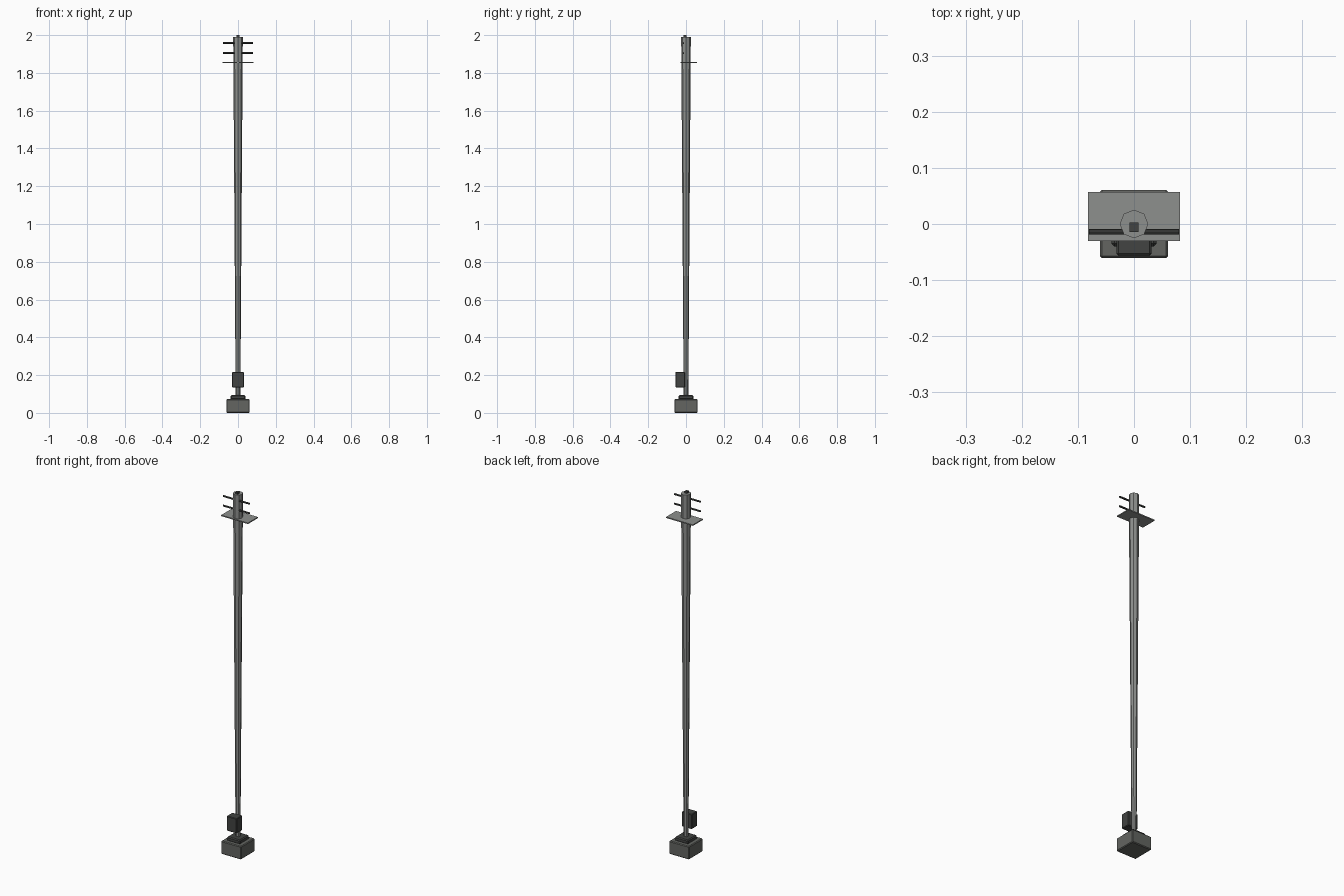
import bpy, bmesh, math
from mathutils import Matrix

if "Cube" in bpy.data.objects:
    bpy.data.objects.remove(bpy.data.objects["Cube"])


def material(name, rgb):
    m = bpy.data.materials.new(name)
    m.diffuse_color = (*rgb, 1)
    m.use_nodes = True
    m.node_tree.nodes["Principled BSDF"].inputs["Base Color"].default_value = m.diffuse_color
    return m


STEEL = material("grey steel", (0.27, 0.28, 0.27))
CONCRETE = material("dark concrete", (0.125, 0.13, 0.12))
DARK = material("charcoal metal", (0.054, 0.057, 0.054))


def finish(bm, name, mat, bevel=0):
    me = bpy.data.meshes.new(name)
    bm.to_mesh(me)
    bm.free()
    me.materials.append(mat)
    ob = bpy.data.objects.new(name, me)
    bpy.context.collection.objects.link(ob)
    if bevel:
        mod = ob.modifiers.new("chamfer", 'BEVEL')
        mod.width = bevel
        mod.segments = 1
    return ob


def box(name, lo, hi, mat, bevel=0):
    bm = bmesh.new()
    bmesh.ops.create_cube(bm, size=1)
    for v in bm.verts:
        v.co = [a + (c + 0.5) * (b - a) for a, b, c in zip(lo, hi, v.co)]
    return finish(bm, name, mat, bevel)


def cone(name, centre, length, r1, r2, mat, axis='Z'):
    bm = bmesh.new()
    mx = Matrix.Translation(centre)
    if axis == 'X':
        mx = mx @ Matrix.Rotation(math.pi / 2, 4, 'Y')
    bmesh.ops.create_cone(bm, cap_ends=True, segments=8, radius1=r1,
                          radius2=r2, depth=length, matrix=mx)
    return finish(bm, name, mat)


# Footing and mounting flange
box("footing", (-0.061, -0.061, 0), (0.061, 0.061, 0.073), CONCRETE, 0.004)
box("mounting_flange", (-0.04, -0.04, 0.07), (0.04, 0.04, 0.094), DARK, 0.005)

# Pole, widening towards the top
cone("pole", (0, 0, 1.04), 1.90, 0.0125, 0.0255, STEEL)

# Control box on the front of the pole
box("control_box", (-0.031, -0.056, 0.135), (0.031, -0.006, 0.217), DARK, 0.003)

# Shelf plate and two crossbars near the top
box("shelf_plate", (-0.082, -0.030, 1.852), (0.082, 0.057, 1.858), STEEL)
for i, z in enumerate((1.905, 1.958)):
    cone(f"crossbar_{i + 1}", (0, -0.014, z), 0.16, 0.005, 0.005, DARK, 'X')

# Small cap block
box("top_cap", (-0.008, -0.014, 1.98), (0.008, 0.003, 2.0), DARK)
